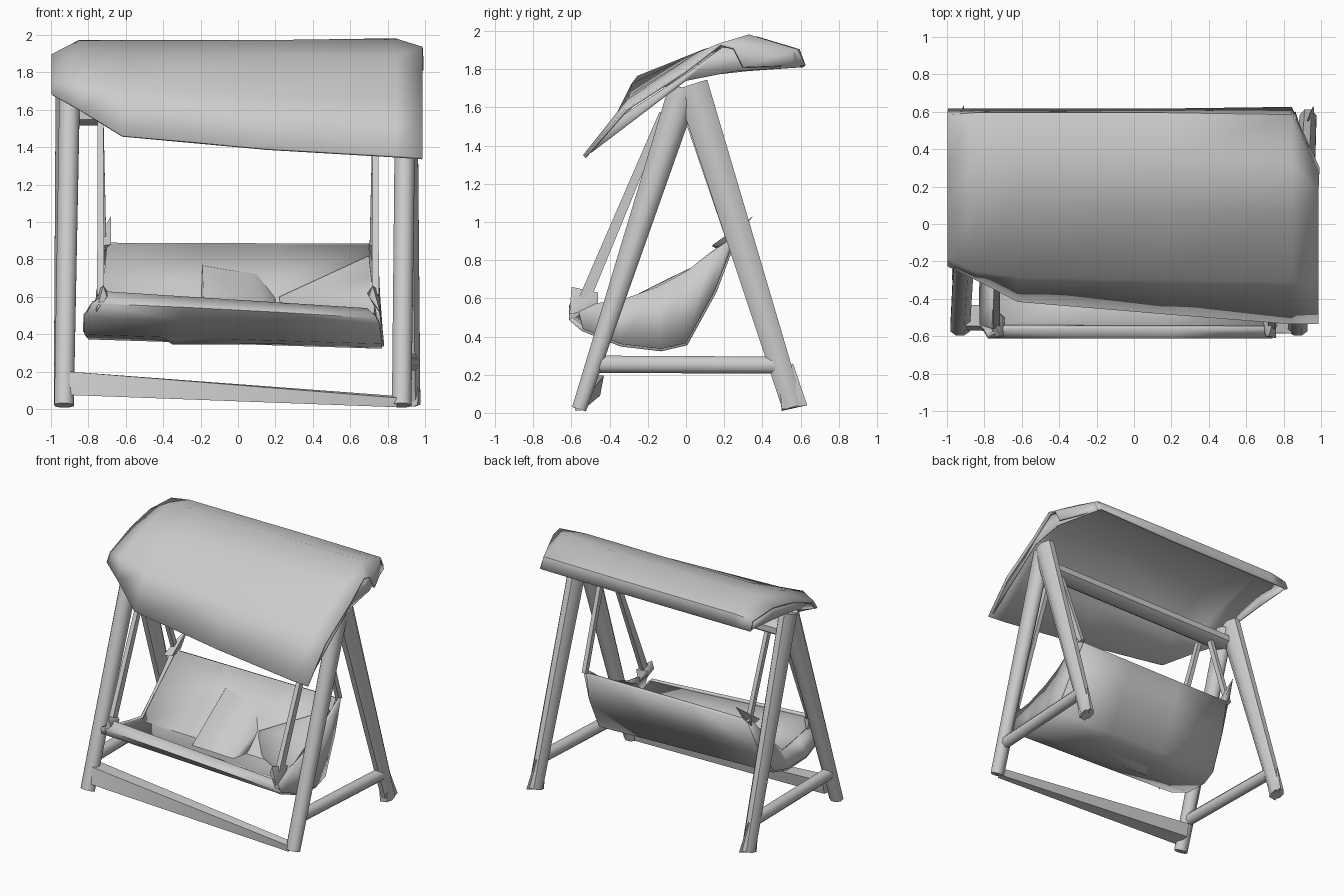
import bpy, bmesh, math
from mathutils import Vector

grey = bpy.data.materials.new("plain grey")
grey.diffuse_color = (0.6, 0.6, 0.6, 1)


def finish(name, bm, angle=50, thick=0):
    """Turn a bmesh into a shaded, named object."""
    bmesh.ops.recalc_face_normals(bm, faces=bm.faces)
    me = bpy.data.meshes.new(name)
    bm.to_mesh(me)
    bm.free()
    me.materials.append(grey)
    ob = bpy.data.objects.new(name, me)
    bpy.context.collection.objects.link(ob)
    bpy.ops.object.select_all(action='DESELECT')
    ob.select_set(True)
    bpy.context.view_layer.objects.active = ob
    bpy.ops.object.shade_smooth_by_angle(angle=math.radians(angle))
    if thick:
        mod = ob.modifiers.new("thickness", 'SOLIDIFY')
        mod.thickness = thick
        mod.offset = 0
    return ob


def beam(name, p0, p1, w0, w1, sides=8):
    """Tapered beam; w0 and w1 are its two half widths at each end."""
    p0, p1 = Vector(p0), Vector(p1)
    d = (p1 - p0).normalized()
    ref = Vector((1, 0, 0)) if abs(d.x) < 0.8 else Vector((0, 1, 0))
    u = (ref - d * ref.dot(d)).normalized()
    v = d.cross(u)
    bm = bmesh.new()
    k = 1 / math.cos(math.pi / sides)
    rings = []
    for p, w in ((p0, w0), (p1, w1)):
        ring = []
        for i in range(sides):
            a = 2 * math.pi * (i + 0.5) / sides
            ring.append(bm.verts.new(p + u * math.cos(a) * w[0] * k + v * math.sin(a) * w[1] * k))
        rings.append(ring)
    for i in range(sides):
        j = (i + 1) % sides
        bm.faces.new((rings[0][i], rings[0][j], rings[1][j], rings[1][i]))
    bm.faces.new(rings[0])
    bm.faces.new(rings[1])
    return finish(name, bm)


def sheet(name, sections, thick, angle=50):
    """Sheet lofted through rows of (x, y, z) points."""
    bm = bmesh.new()
    rows = [[bm.verts.new(p) for p in s] for s in sections]
    for a, b in zip(rows, rows[1:]):
        for i in range(len(a) - 1):
            bm.faces.new((a[i], a[i + 1], b[i + 1], b[i]))
    return finish(name, bm, angle, thick)


def hull(name, pts, angle=60):
    bm = bmesh.new()
    for p in pts:
        bm.verts.new(p)
    bmesh.ops.convex_hull(bm, input=bm.verts)
    return finish(name, bm, angle)


# A-frames and hangers: x of front foot, front top, back foot, back top
for side, s, ff, ft, bf, bt in (("left", -1, -0.93, -0.90, -0.94, -0.92),
                                ("right", 1, 0.875, 0.895, 0.93, 0.905)):
    beam(side + "_front_leg", (ff, -0.56, 0.02), (ft, -0.01, 1.70), (0.052, 0.038), (0.055, 0.08))
    beam(side + "_back_leg", (bf, 0.56, 0.03), (bt, 0.03, 1.72), (0.045, 0.055), (0.055, 0.085))
    beam(side + "_cross_bar", (ff, -0.46, 0.255), (bf, 0.47, 0.25), (0.04, 0.045), (0.04, 0.045))
    hull(side + "_back_foot", [(bf - 0.04, 0.49, 0.2), (bf + 0.04, 0.49, 0.2), (bf + 0.03, 0.635, 0.04),
                               (bf - 0.03, 0.5, 0.01), (bf + 0.03, 0.5, 0.02), (bf, 0.56, 0.26)])
    beam(side + "_front_hanger", (0.735 * s, -0.12, 1.57), (0.735 * s, -0.53, 0.6), (0.016, 0.02), (0.018, 0.03), 4)
    beam(side + "_back_hanger", (0.735 * s, 0.01, 1.55), (0.72 * s, 0.24, 0.88), (0.016, 0.02), (0.016, 0.02), 4)

# beam under the canopy
beam("top_bar", (-0.9, 0, 1.57), (0.9, 0, 1.57), (0.08, 0.055), (0.08, 0.055))

# front rail that narrows to the right
hull("front_rail", [(-0.9, -0.545, 0.20), (-0.9, -0.43, 0.195), (-0.9, -0.45, 0.09), (-0.9, -0.57, 0.075),
                    (0.85, -0.585, 0.06), (0.85, -0.53, 0.07), (0.85, -0.54, 0.015), (0.85, -0.58, 0.01)], 30)

# canopy: cross-sections from left to right
canopy = [
    (-0.995, [(-0.22, 1.68), (-0.18, 1.74), (0.08, 1.84), (0.32, 1.89), (0.58, 1.88), (0.61, 1.81)]),
    (-0.85, [(-0.29, 1.60), (-0.25, 1.76), (0.10, 1.90), (0.37, 1.965), (0.59, 1.90), (0.61, 1.81)]),
    (-0.62, [(-0.41, 1.46), (-0.28, 1.72), (0.10, 1.90), (0.36, 1.965), (0.59, 1.90), (0.61, 1.81)]),
    (0.15, [(-0.475, 1.39), (-0.29, 1.66), (0.08, 1.89), (0.35, 1.965), (0.59, 1.90), (0.61, 1.81)]),
    (0.84, [(-0.53, 1.35), (-0.30, 1.64), (0.06, 1.88), (0.33, 1.975), (0.58, 1.90), (0.62, 1.82)]),
    (0.985, [(-0.53, 1.34), (-0.31, 1.59), (0.00, 1.79), (0.18, 1.93), (0.25, 1.91), (0.30, 1.81)]),
]
sheet("canopy", [[(x, y, z) for y, z in prof] for x, prof in canopy], 0.015)

# canopy end flaps, hanging just inside the ends
sheet("left_canopy_flap", [[(-0.98, -0.21, 1.675), (-0.98, 0.05, 1.76), (-0.98, 0.32, 1.79), (-0.98, 0.6, 1.81)],
                           [(-0.98, -0.17, 1.73), (-0.98, 0.08, 1.835), (-0.98, 0.32, 1.885), (-0.98, 0.57, 1.87)]], 0.008)
sheet("right_canopy_flap", [[(0.965, -0.5, 1.36), (0.965, 0.0, 1.74), (0.965, 0.26, 1.79), (0.86, 0.60, 1.81)],
                            [(0.97, -0.33, 1.56), (0.97, 0.02, 1.79), (0.97, 0.19, 1.915), (0.85, 0.57, 1.89)]], 0.008)

# scooped seat shell: y, left z, right z, left x, right x
profile = [(-0.55, 0.62, 0.53, -0.70, 0.69), (-0.60, 0.57, 0.49, -0.78, 0.74),
           (-0.54, 0.50, 0.44, -0.82, 0.76), (-0.34, 0.41, 0.36, -0.82, 0.77),
           (-0.13, 0.385, 0.335, -0.80, 0.77), (0.0, 0.41, 0.365, -0.77, 0.76),
           (0.15, 0.65, 0.64, -0.73, 0.74), (0.24, 0.885, 0.88, -0.70, 0.70)]


def shell_rows(prof):
    return [[(l + (r - l) * t, y, zl + (zr - zl) * t) for y, zl, zr, l, r in prof] for t in (0, 0.33, 0.66, 1)]


sheet("seat", shell_rows(profile), 0.025)

# flat sloping pad inside the shell
pad = [(-0.55, 0.60, 0.52, -0.70, 0.69), (-0.40, 0.50, 0.46, -0.74, 0.72), (-0.16, 0.46, 0.44, -0.74, 0.72),
       (0.04, 0.67, 0.665, -0.72, 0.71), (0.235, 0.885, 0.88, -0.70, 0.70)]
sheet("seat_pad", shell_rows(pad), 0.012)

# seat ends: the left one is low, the right one rises to the arm line
ends = [("left", 3, 1, -0.73, [(-0.57, 0.58), (-0.34, 0.53), (-0.16, 0.50), (0.0, 0.65), (0.13, 0.79), (0.22, 0.89)]),
        ("right", 4, 2, 0.74, [(-0.57, 0.56), (-0.34, 0.59), (-0.15, 0.66), (0.0, 0.74), (0.13, 0.84), (0.22, 0.90)])]
for side, ix, iz, xt, high in ends:
    bot = [(p[ix], p[0], p[iz]) for p in profile[2:]]
    sheet(side + "_seat_end", [bot, [(xt, y, z) for y, z in high]], 0.02)

# pointed left arm corner at the top of the backrest
hull("arm_corner", [(-0.75, 0.14, 0.87), (-0.68, 0.14, 0.88), (-0.74, 0.24, 0.93),
                    (-0.68, 0.24, 0.88), (-0.68, 0.35, 1.03), (-0.73, 0.22, 0.84)])

# hanger brackets on the front lip
for side, s in (("left", -1), ("right", 1)):
    hull(side + "_bracket", [(0.70 * s, -0.60, 0.60), (0.76 * s, -0.61, 0.52), (0.69 * s, -0.50, 0.62),
                             (0.76 * s, -0.46, 0.63), (0.72 * s, -0.60, 0.66), (0.74 * s, -0.46, 0.53)])

# bolster at the right end and a loose cushion in the middle
hull("right_bolster", [(0.23, 0.03, 0.52), (0.22, -0.05, 0.60), (0.24, -0.10, 0.46), (0.70, 0.15, 0.82),
                       (0.70, -0.10, 0.70), (0.74, 0.0, 0.48), (0.73, -0.42, 0.54), (0.72, -0.38, 0.42)])
hull("cushion", [(-0.19, 0.12, 0.77), (0.10, 0.08, 0.72), (-0.18, 0.09, 0.765), (0.08, 0.05, 0.71),
                 (-0.20, -0.14, 0.50), (0.20, -0.14, 0.49), (-0.18, -0.32, 0.48), (0.18, -0.32, 0.47),
                 (-0.18, -0.14, 0.42), (0.18, -0.14, 0.42), (0.2, -0.02, 0.60)])

# sagging fabric beneath the seat
hull("seat_sag", [(-0.35, -0.32, 0.37), (-0.55, -0.45, 0.48), (0.28, -0.42, 0.42), (0.25, -0.25, 0.35),
                  (-0.1, -0.27, 0.345), (-0.35, -0.28, 0.345), (-0.3, -0.15, 0.38), (0.2, -0.15, 0.36)])
